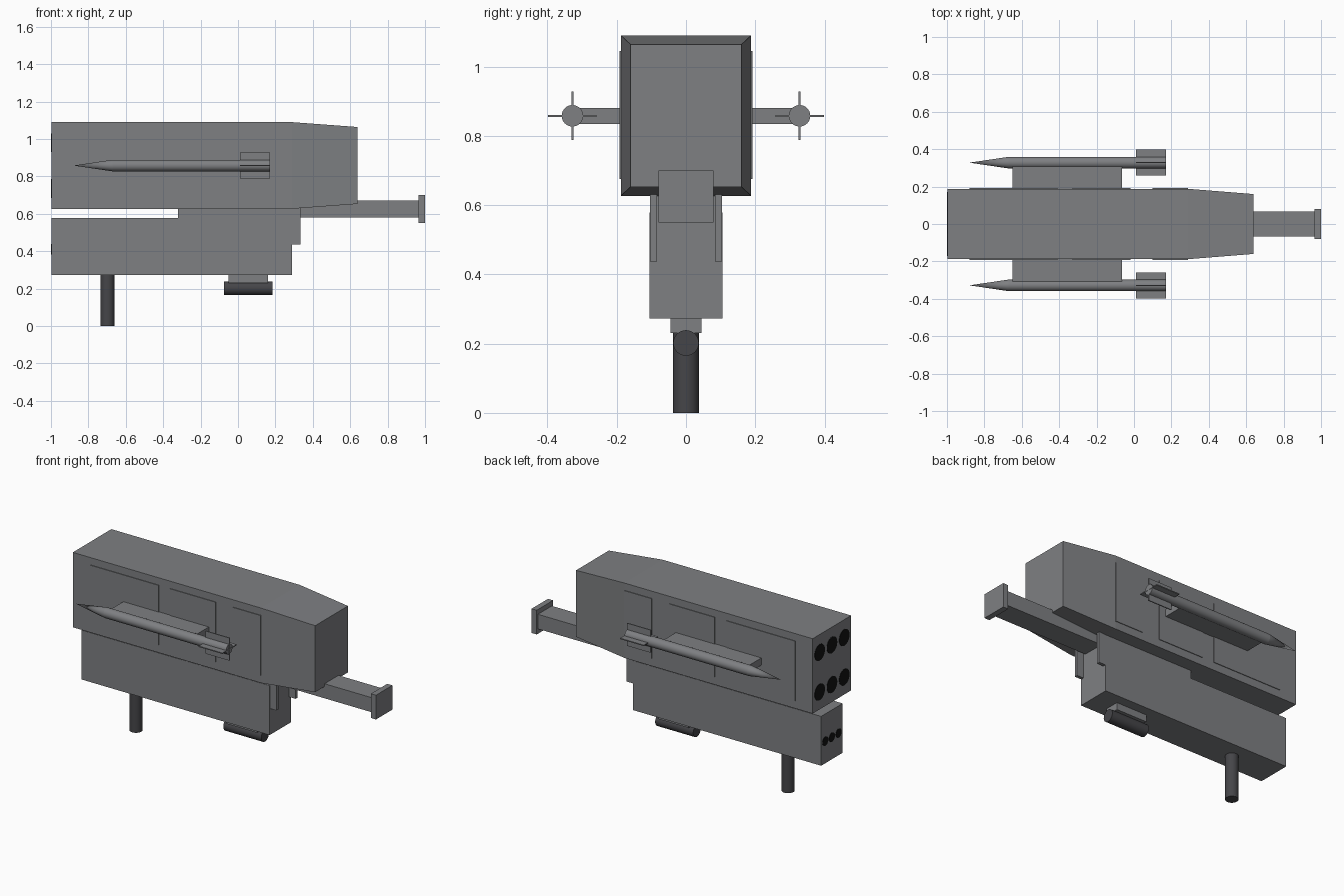
import bpy, bmesh, math
from mathutils import Matrix, Vector

cube = bpy.data.objects.get("Cube")
if cube:
    bpy.data.objects.remove(cube, do_unlink=True)


def material(name, r, g, b):
    m = bpy.data.materials.new(name)
    m.use_nodes = True
    m.diffuse_color = (r, g, b, 1)
    m.node_tree.nodes["Principled BSDF"].inputs["Base Color"].default_value = (r, g, b, 1)
    return m


grey = material("gunmetal grey", 0.21, 0.215, 0.225)
dark = material("dark grip grey", 0.06, 0.06, 0.066)
black = material("bore black", 0.006, 0.006, 0.006)


def finish(name, bm, mat):
    bmesh.ops.recalc_face_normals(bm, faces=bm.faces)
    mesh = bpy.data.meshes.new(name)
    bm.to_mesh(mesh)
    bm.free()
    mesh.materials.append(mat)
    ob = bpy.data.objects.new(name, mesh)
    bpy.context.collection.objects.link(ob)
    return ob


def smooth(ob, angle):
    bpy.ops.object.select_all(action="DESELECT")
    ob.select_set(True)
    bpy.context.view_layer.objects.active = ob
    bpy.ops.object.shade_smooth_by_angle(angle=math.radians(angle))


def box(name, x, y, z, mat=grey):
    """Box from (min, max) pairs on each axis."""
    bm = bmesh.new()
    bmesh.ops.create_cube(bm, size=1)
    for v in bm.verts:
        v.co = Vector([lo + (c + 0.5) * (hi - lo) for c, (lo, hi) in zip(v.co, (x, y, z))])
    return finish(name, bm, mat)


def rod(name, start, end, r1, r2, mat=grey, angle=40):
    """Cylinder or cone between two points."""
    a, b = Vector(start), Vector(end)
    turn = (b - a).to_track_quat("Z", "Y").to_matrix().to_4x4()
    bm = bmesh.new()
    bmesh.ops.create_cone(bm, cap_ends=True, segments=32, radius1=r1, radius2=r2,
                          depth=(b - a).length, matrix=Matrix.Translation((a + b) / 2) @ turn)
    bmesh.ops.remove_doubles(bm, verts=bm.verts, dist=1e-5)
    ob = finish(name, bm, mat)
    smooth(ob, angle)
    return ob


# Upper housing: straight block with a tapered rear end
bm = bmesh.new()
rings = []
for x, w, low, high in ((-0.998, 0.188, 0.627, 1.09), (0.29, 0.188, 0.627, 1.09),
                        (0.64, 0.16, 0.653, 1.064)):
    rings.append([bm.verts.new((x, y, z))
                  for y, z in ((-w, low), (w, low), (w, high), (-w, high))])
for a, b in zip(rings, rings[1:]):
    for i in range(4):
        j = (i + 1) % 4
        bm.faces.new((a[i], a[j], b[j], b[i]))
bm.faces.new(rings[0])
bm.faces.new(rings[-1])
finish("upper_housing", bm, grey)

# Lower housing and the spacer joining it to the upper one
box("lower_housing", (-0.998, 0.29), (-0.105, 0.105), (0.273, 0.578))
box("spacer", (-0.32, 0.29), (-0.085, 0.085), (0.57, 0.63))

# Stock with butt plate
box("stock_bar", (0.2, 0.965), (-0.068, 0.068), (0.58, 0.67))
box("butt_plate", (0.965, 1.0), (-0.08, 0.08), (0.55, 0.70))

# Grips underneath
rod("front_grip", (-0.698, 0, 0), (-0.698, 0, 0.28), 0.037, 0.037, dark)
box("rear_grip_mount", (-0.05, 0.16), (-0.045, 0.045), (0.23, 0.28))
rod("rear_grip", (-0.075, 0, 0.202), (0.185, 0, 0.202), 0.037, 0.037, dark)

# Muzzle bores on the front end
for i in (-1, 0, 1):
    for row, z in (("lower", 0.735), ("upper", 0.98)):
        rod(f"{row}_bore_{i + 2}", (-1, i * 0.12, z), (-0.99, i * 0.12, z), 0.05, 0.05, black)
    rod(f"small_bore_{i + 2}", (-1, i * 0.065, 0.41), (-0.99, i * 0.065, 0.41),
        0.028, 0.028, black)

# Parts repeated on both flanks
Z = 0.858
for side, s in (("left", 1), ("right", -1)):
    def span(a, b):
        return tuple(sorted((s * a, s * b)))

    box(f"{side}_bracket", (-0.32, 0.335), span(0.084, 0.1035), (0.437, 0.63))
    for n, x in enumerate(((-0.88, -0.41), (-0.33, -0.02), (0.10, 0.29))):
        box(f"{side}_panel_{n + 1}", x, span(0.185, 0.192), (0.675, 1.045))
    box(f"{side}_pylon", (-0.65, -0.065), span(0.18, 0.31), (0.835, 0.88))

    # Missile: body, nose and crossed fins
    y = s * 0.328
    rod(f"{side}_missile_body", (-0.67, y, Z), (0.17, y, Z), 0.031, 0.031)
    rod(f"{side}_missile_nose", (-0.67, y, Z), (-0.88, y, Z), 0.031, 0)
    box(f"{side}_fin_flat", (0.01, 0.172), (y - 0.07, y + 0.07), (Z - 0.003, Z + 0.003))
    box(f"{side}_fin_upright", (0.01, 0.172), (y - 0.003, y + 0.003), (Z - 0.07, Z + 0.07))
